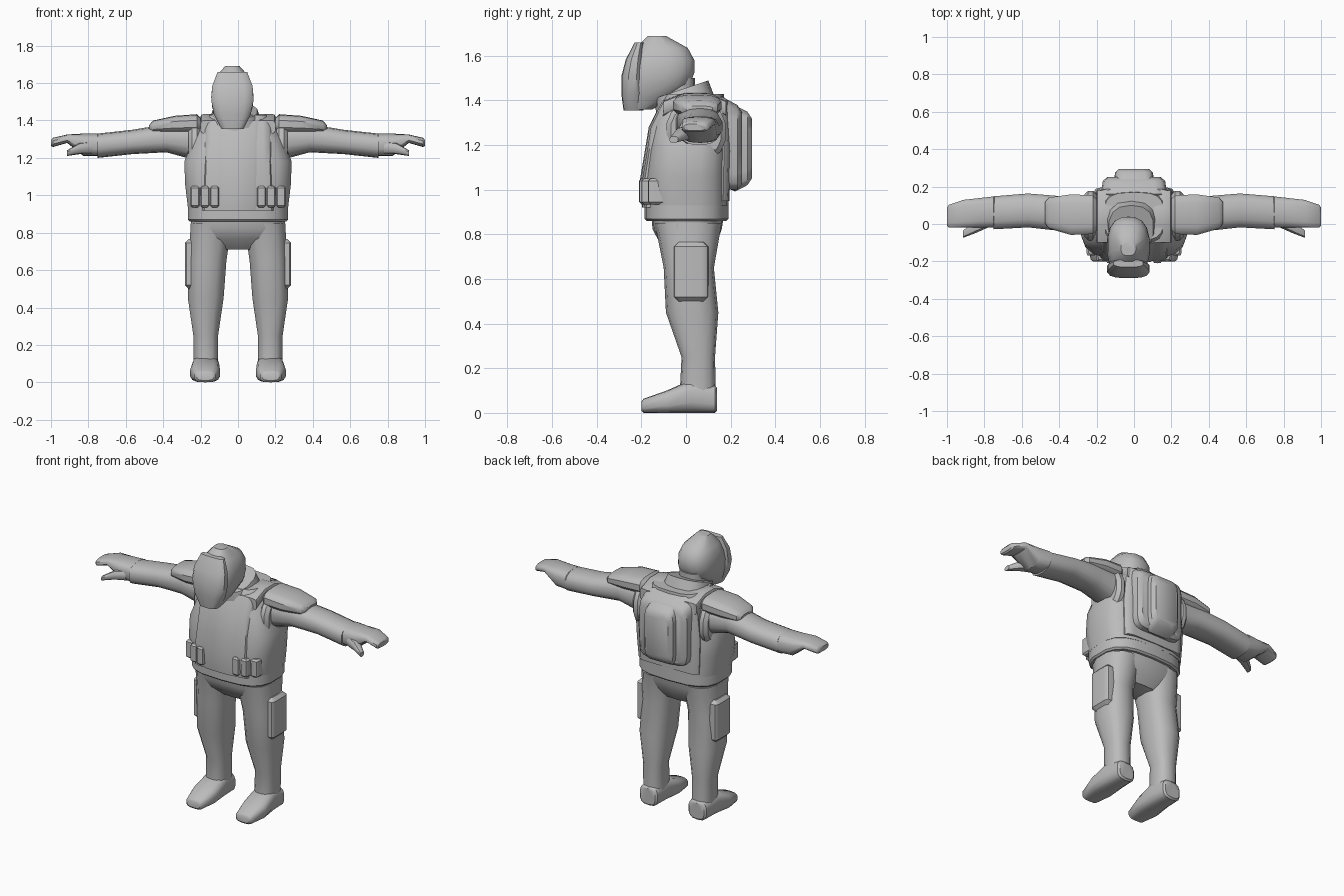
import bpy, bmesh, math

cube = bpy.data.objects.get("Cube")
if cube:
    bpy.data.objects.remove(cube, do_unlink=True)

grey = bpy.data.materials.new("plain grey")
grey.use_nodes = True
grey.diffuse_color = (.5, .5, .5, 1)
grey.node_tree.nodes["Principled BSDF"].inputs["Base Color"].default_value = grey.diffuse_color


def as_list(curve):
    return list(curve) if isinstance(curve, (tuple, list)) else [curve]


def sample(curve, t):
    """Value at t along a run of evenly spaced points."""
    points = as_list(curve)
    place = t * (len(points) - 1)
    index = min(int(place), max(len(points) - 2, 0))
    if len(points) == 1:
        return points[0]
    return points[index] + (points[index + 1] - points[index]) * (place - index)


def half(*widths, centre=0):
    """Symmetric pair of side curves."""
    return [centre - w for w in widths], [centre + w for w in widths]


def signed_power(value, exponent):
    return math.copysign(abs(value) ** exponent, value)


def solid(name, axis, x, y, z, power=2.5, sides=14, soft=0, mirrored=False):
    """Loft rounded sections along one axis; the other two give low and high curves."""
    bounds = {"x": x, "y": y, "z": z}
    start, end = bounds.pop(axis)
    curves = [curve for pair in bounds.values() for curve in pair]
    steps = math.lcm(*[max(len(as_list(c)) - 1, 1) for c in curves])
    stations = [(i / steps, 0) for i in range(steps + 1)]
    if soft:
        # Rounded ends: a smaller section at each end
        edge = soft / (end - start)
        stations = [(0, soft), (edge, 0)] + stations[1:-1] + [(1 - edge, 0), (1, soft)]
    bm = bmesh.new()
    rings = []
    for t, inset in stations:
        place = {axis: start + (end - start) * t}
        ring = []
        for i in range(sides):
            angle = math.tau * (i + .5) / sides
            for (key, (low, high)), wave in zip(bounds.items(), (math.cos, math.sin)):
                low, high = sample(low, t) + inset, sample(high, t) - inset
                reach = signed_power(wave(angle), 2 / power)
                place[key] = (low + high) / 2 + (high - low) / 2 * reach
            ring.append(bm.verts.new((place["x"], place["y"], place["z"])))
        rings.append(ring)
    for lower, upper in zip(rings, rings[1:]):
        for i in range(sides):
            bm.faces.new((lower[i - 1], lower[i], upper[i], upper[i - 1]))
    bm.faces.new(rings[0])
    bm.faces.new(rings[-1])
    bmesh.ops.recalc_face_normals(bm, faces=bm.faces)
    mesh = bpy.data.meshes.new(name)
    bm.to_mesh(mesh)
    bm.free()
    mesh.materials.append(grey)
    part = bpy.data.objects.new(name, mesh)
    bpy.context.collection.objects.link(part)
    bpy.ops.object.select_all(action="DESELECT")
    part.select_set(True)
    bpy.context.view_layer.objects.active = part
    bpy.ops.object.shade_smooth_by_angle(angle=math.radians(38))
    if mirrored:
        part.modifiers.new("Mirror", "MIRROR").use_mirror_merge = False
    return part


# Helmet, visor and neck, set slightly to one side
HEAD_X = -.03
solid("helmet", "z", sides=16,
      x=half(.06, .09, .11, .115, .11, .09, .04, centre=HEAD_X),
      y=((-.27, -.28, -.28, -.28, -.26, -.23, -.17), (-.15, -.05, .02, .04, .04, .01, -.09)),
      z=(1.36, 1.69))
solid("visor", "z", power=3,
      x=half(.06, .1, .115, .11, .08, centre=HEAD_X),
      y=((-.28, -.29, -.29, -.27, -.23), -.19), z=(1.355, 1.66))
solid("neck", "z", x=half(.08, centre=HEAD_X), y=(-.13, .04), z=(1.3, 1.5))

# Collar, higher at the back
collar = solid("collar", "z", x=half(.16, .12, centre=HEAD_X / 2),
               y=((-.13, -.14), (.14, .1)), z=(1.32, 1.44))
for vertex in collar.data.vertices:
    vertex.co.z += (vertex.co.y + .05) / 3

# Torso and the vest panels that stand proud of its chest
chest = (-.18, -.19, -.17, -.15, -.09)
solid("torso", "z", power=3.2, sides=18, x=half(.27, .285, .29, .24, .16),
      y=(chest, (.19, .19, .17)), z=(.93, 1.43))
for name, widths, proud in (("vest_front", (.195, .175), .01), ("vest_centre", (.115,), .017)):
    solid(name, "z", power=6, x=half(*widths),
          y=([depth - proud for depth in chest], 0), z=(.92, 1.4))
solid("vest_back", "z", power=6, x=half(.21, .22, .19), y=(.05, (.195, .2, .19)), z=(.95, 1.4))

# Belt and hips
solid("belt", "z", power=3, sides=18, soft=.01,
      x=half(.27), y=(-.185, .19), z=(.86, .945))
solid("hips", "z", power=2.8, sides=18, x=half(.13, .24, .255, .255),
      y=((-.06, -.12, -.15, -.155), (.1, .14, .16, .17)), z=(.71, .88))

# Backpack with a raised outer pocket
solid("backpack", "y", power=7, sides=16, soft=.02,
      x=half(.18, .165), y=(.14, .25), z=(1, (1.43, 1.37)))
solid("backpack_pocket", "y", power=6, sides=16, soft=.02,
      x=half(.11, .1), y=(.2, .295), z=((.98, 1.03), (1.39, 1.34)))

# Legs, boots and thigh pouches
solid("legs", "z", mirrored=True,
      x=((.105, .105, .075, .06, .03), (.237, .24, .27, .265, .255)),
      y=((-.03, -.02, -.09, -.1, -.14), (.135, .13, .145, .125, .16)), z=(.05, .85))
solid("boots", "y", power=3, soft=.01, mirrored=True,
      x=((.12, .095, .1, .11), (.23, .257, .245, .235)),
      y=(-.2, .14), z=(0, (.06, .1, .15, .12)))
solid("thigh_pouches", "z", power=6, soft=.02, mirrored=True,
      x=(.2, .285), y=(-.055, .1), z=(.5, .765))

# Belt pouches, stepping back round the sides of the vest
for k in range(3):
    inner = .1 + k * .052
    solid("belt_pouches_" + "abc"[k], "z", power=6, soft=.01, mirrored=True,
          x=(inner, inner + .05), y=(-.21 + k * k / 100, -.06), z=(.935, 1.05))

# Shoulder straps and armhole rims
solid("shoulder_straps", "y", power=5, mirrored=True, x=(.1, .2),
      y=(-.1, .18), z=((1.33, 1.38, 1.38, 1.33), (1.4, 1.435, 1.435, 1.4)))
solid("armhole_rims", "x", soft=.02, mirrored=True,
      x=(.2, .265), y=(-.09, .18), z=(1.13, 1.39))

# Arms, shoulder pads and gloves
solid("arms", "x", mirrored=True, x=(.2, .75),
      y=((-.05, -.04, -.02, -.03), (.15, .15, .165, .15)),
      z=((1.18, 1.23, 1.22, 1.2), (1.39, 1.38, 1.35, 1.33)))
solid("shoulder_pads", "x", power=3, soft=.02, mirrored=True, x=(.2, .475),
      y=((-.055, -.06, -.02), (.155, .16, .14)), z=(1.33, (1.435, 1.425, 1.395)))
solid("gloves", "x", power=3, soft=.01, mirrored=True, x=(.74, 1),
      y=(-.02, (.15, .14, .13, .1)),
      z=((1.21, 1.21, 1.28, 1.255), (1.33, 1.33, 1.325, 1.305)))
solid("thumbs", "x", sides=10, mirrored=True, x=(.78, .915),
      y=((-.02, -.05, -.075), (.05, .02, -.035)),
      z=((1.22, 1.22, 1.21), (1.29, 1.28, 1.24)))
